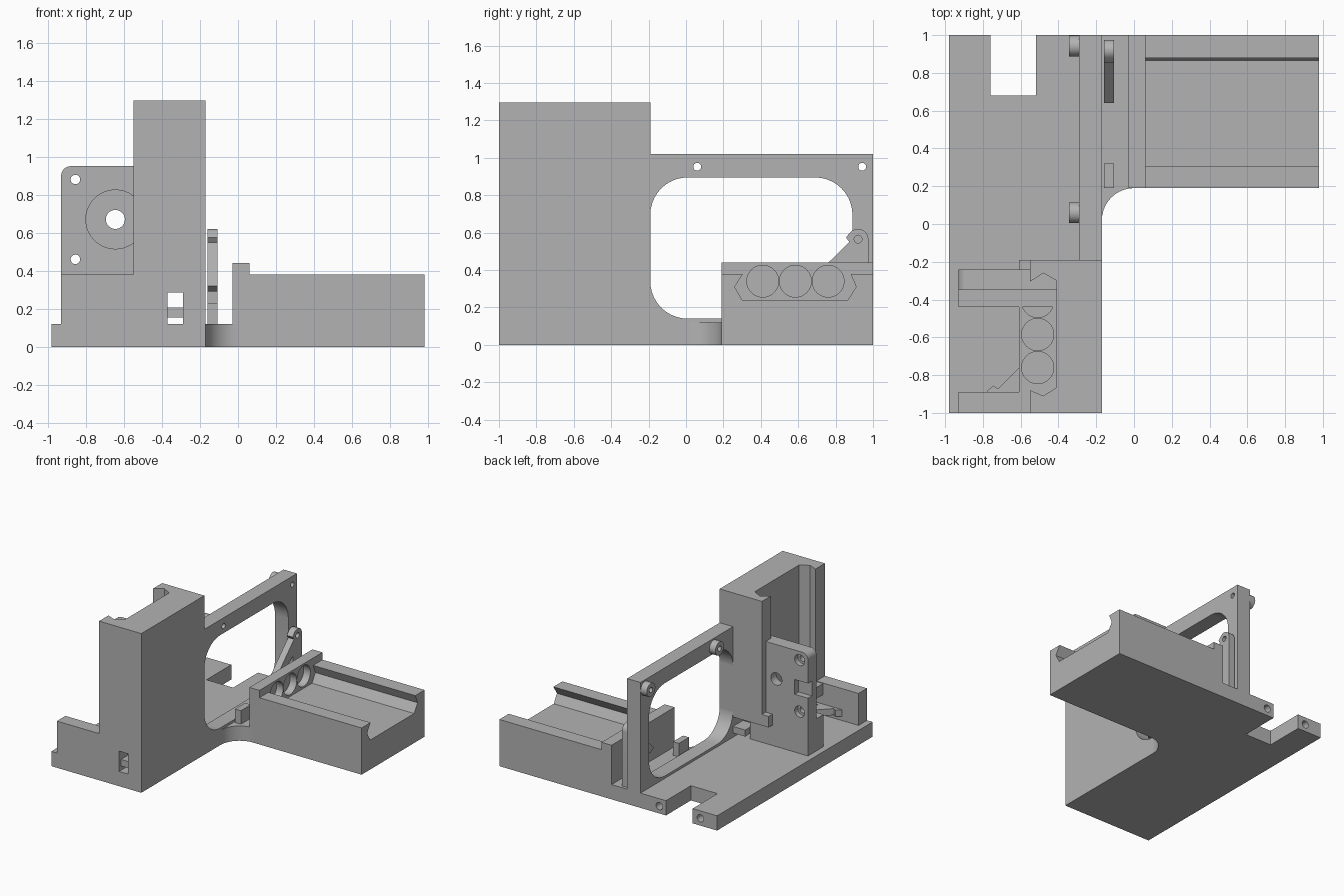
import bpy, bmesh
from math import sin, cos, pi, radians
from mathutils import Matrix, Vector

cube = bpy.data.objects.get("Cube")
if cube:
    bpy.data.objects.remove(cube, do_unlink=True)

grey = bpy.data.materials.new("plain grey")
grey.use_nodes = True
COLOUR = (0.45, 0.45, 0.45, 1)
grey.diffuse_color = COLOUR
grey.node_tree.nodes["Principled BSDF"].inputs["Base Color"].default_value = COLOUR
parts = []


def prism(name, axis, pts, a, b):
    """Extrude a 2D outline along an axis from a to b."""
    place = {"x": lambda p, t: (t, p[0], p[1]),
             "y": lambda p, t: (p[0], t, p[1]),
             "z": lambda p, t: (p[0], p[1], t)}[axis]
    bm = bmesh.new()
    face = bm.faces.new([bm.verts.new(place(p, a)) for p in pts])
    ext = bmesh.ops.extrude_face_region(bm, geom=[face])
    verts = [v for v in ext["geom"] if isinstance(v, bmesh.types.BMVert)]
    step = Vector(place((0, 0), b - a))
    bmesh.ops.translate(bm, verts=verts, vec=step)
    bmesh.ops.recalc_face_normals(bm, faces=bm.faces)
    mesh = bpy.data.meshes.new(name)
    bm.to_mesh(mesh)
    bm.free()
    mesh.materials.append(grey)
    obj = bpy.data.objects.new(name, mesh)
    bpy.context.collection.objects.link(obj)
    parts.append(obj)
    return obj


def arc(cx, cy, r, start, end, n=10):
    angles = [radians(start + (end - start) * i / n) for i in range(n + 1)]
    return [(cx + r * cos(t), cy + r * sin(t)) for t in angles]


def circle(cx, cy, r, n=40):
    return arc(cx, cy, r, 0, 360, n)[:-1]


def rect(x0, y0, x1, y1):
    return [(x0, y0), (x1, y0), (x1, y1), (x0, y1)]


def rounded(x0, y0, x1, y1, r):
    return (arc(x1 - r, y1 - r, r, 0, 90) + arc(x0 + r, y1 - r, r, 90, 180)
            + arc(x0 + r, y0 + r, r, 180, 270) + arc(x1 - r, y0 + r, r, 270, 360))


def cut(obj, *cutters):
    """Subtract each cutter and discard it."""
    for c in cutters:
        mod = obj.modifiers.new("cut", "BOOLEAN")
        mod.operation, mod.solver, mod.object = "DIFFERENCE", "EXACT", c
        bpy.context.view_layer.update()
        deps = bpy.context.evaluated_depsgraph_get()
        mesh = bpy.data.meshes.new_from_object(obj.evaluated_get(deps))
        obj.modifiers.clear()
        obj.data = mesh
        parts.remove(c)
        bpy.data.objects.remove(c, do_unlink=True)
    return obj


# Base plate with a rear notch and two screw holes
base = prism("base_plate", "z", [(-0.98, -1), (-0.17, -1), (-0.17, 1), (-0.52, 1),
             (-0.52, 0.68), (-0.76, 0.68), (-0.76, 1), (-0.98, 1)], 0, 0.12)
cut(base, *[prism("hole", "y", circle(x, 0.06, 0.03, 24), 0.85, 1.1) for x in (-0.83, -0.46)])

# Upright frame with a rounded window and screw bosses
SCREWS = (0.06, 0.942)
frame = prism("window_frame", "x", [(-1, 0), (1, 0), (1, 1.02), (-0.19, 1.02),
              (-0.19, 0.285), (-1, 0.285)], -0.29, -0.17)
cut(frame, prism("window", "x", rounded(-0.191, 0.14, 0.89, 0.895, 0.2), -0.5, 0),
    *[prism("hole", "x", circle(y, 0.952, 0.021, 24), -0.5, 0) for y in SCREWS])
for y in SCREWS:
    boss = prism("screw_boss", "x", circle(y, 0.952, 0.055), -0.345, -0.289)
    cut(boss, prism("hole", "x", circle(y, 0.952, 0.021, 24), -0.5, 0))

# Connecting floor with a concave corner
prism("connecting_floor", "z", arc(0, 0.02, 0.17, 180, 90)
      + [(0, 1), (-0.17, 1)], 0, 0.12)


# Dock: grooved tray, end wall with three round sockets, lever and stop block
def dock(prefix):
    first = len(parts)
    prism(prefix + "_tray", "x", [(0.19, 0), (1, 0), (1, 0.38), (0.88, 0.38),
          (0.91, 0.31), (0.865, 0.24), (0.30, 0.24), (0.26, 0.31),
          (0.305, 0.38), (0.19, 0.38)], 0.06, 0.98)
    wall = prism(prefix + "_end_wall", "x", rect(0.19, 0, 1, 0.44), -0.03, 0.06)
    cut(wall, *[prism("socket", "x", circle(y, 0.34, 0.085), 0.0, 0.1)
                for y in (0.41, 0.585, 0.76)])
    lever = prism(prefix + "_lever", "x", arc(0.92, 0.565, 0.055, 0, 135)
                  + [(0.855, 0.575), (0.873, 0.55), (0.64, 0.32), (0.69, 0.29), (0.86, 0.42),
                     (0.86, 0.12), (0.975, 0.12)], -0.16, -0.107)
    cut(lever, prism("pivot", "x", circle(0.92, 0.565, 0.021, 24), -0.3, 0))
    prism(prefix + "_stop_block", "x", rect(0.19, 0.12, 0.32, 0.23), -0.16, -0.107)
    return parts[first:]


dock("flat_dock")

# The same dock turned upright forms the tower
turn = Matrix(((0, 0, -1, -0.17), (0, -1, 0, 0), (1, 0, 0, 0.315), (0, 0, 0, 1)))
for part in dock("tower_dock"):
    part.data.transform(turn)
    part.data.flip_normals()

# Low front wall beside the tower
prism("front_wall", "y", rect(-0.93, 0.12, -0.37, 0.285), -1, -0.89)
prism("front_wall_top", "y", rect(-0.93, 0.285, -0.55, 0.38), -1, -0.89)

# Mounting plate behind the tower groove, with foot
plate = prism("mounting_plate", "y", [(-0.41, 0.12), (-0.41, 0.95)]
              + arc(-0.88, 0.90, 0.05, 90, 180) + [(-0.93, 0.12)], -0.35, -0.24)
cutters = [prism("bore", "y", circle(-0.645, 0.67, 0.05), -0.6, 0),
           prism("recess", "y", circle(-0.645, 0.67, 0.155), -0.5, -0.31),
           prism("side_notch", "y", rect(-1, 0.59, -0.81, 0.71), -0.29, -0.1)]
for z in (0.46, 0.88):
    cutters += [prism("hole", "y", circle(-0.855, z, 0.025, 24), -0.6, 0),
                prism("head", "y", circle(-0.855, z, 0.045, 24), -0.28, -0.1)]
cut(plate, *cutters)
prism("mounting_foot", "y", rect(-0.93, 0.12, -0.41, 0.381), -0.44, -0.35)

# Smooth curved surfaces, keep edges sharp
for part in parts:
    part.select_set(True)
bpy.context.view_layer.objects.active = parts[0]
bpy.ops.object.shade_smooth_by_angle(angle=radians(30))
